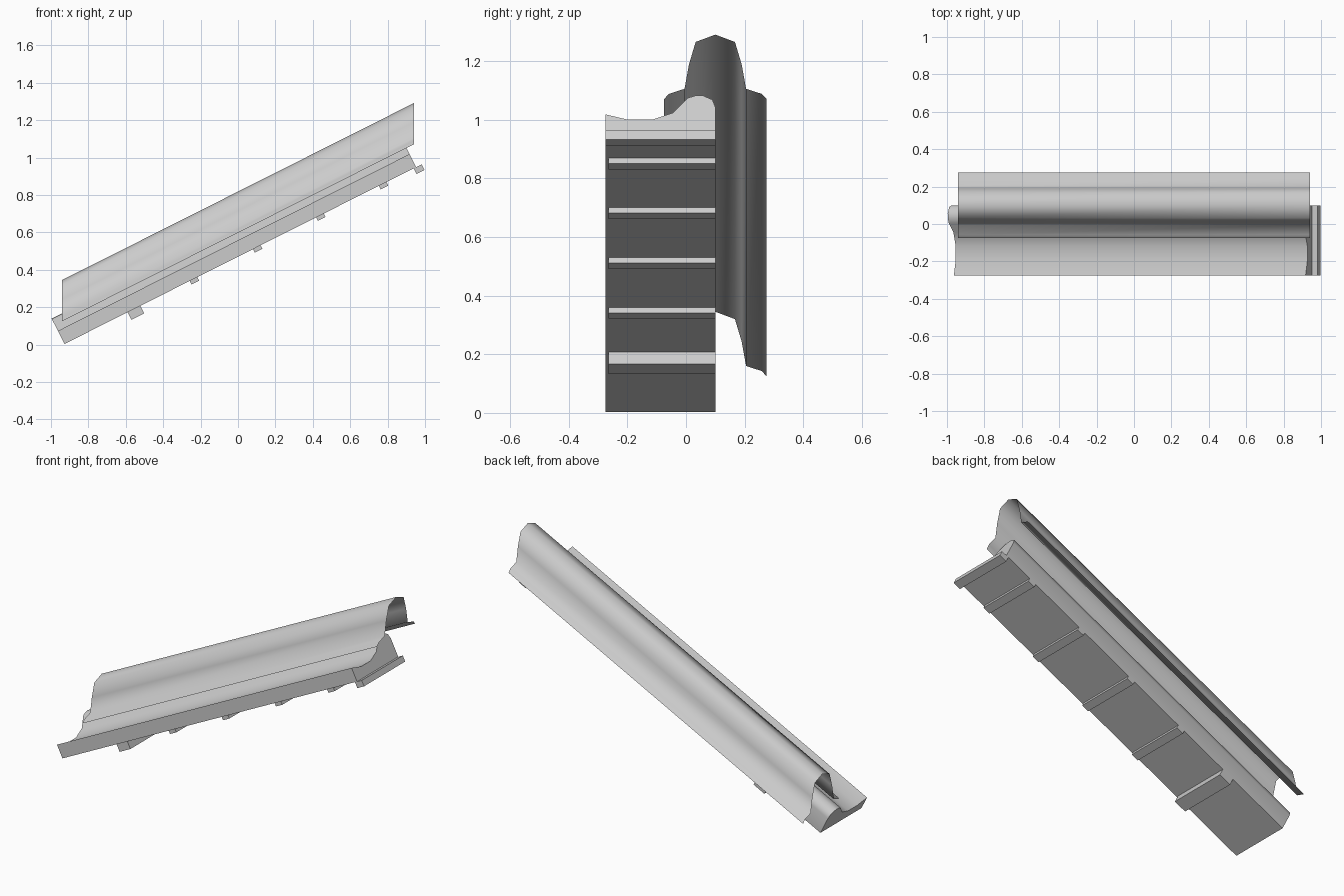
import bpy
import bmesh
from math import radians, atan
from mathutils import Vector, Matrix

cube = bpy.data.objects.get("Cube")
if cube:
    bpy.data.objects.remove(cube)

SLOPE = 0.503
PITCH = atan(SLOPE)

# One plain clay grey
clay = bpy.data.materials.new("light grey clay")
clay.use_nodes = True
clay.diffuse_color = (0.6, 0.6, 0.6, 1)
clay.node_tree.nodes["Principled BSDF"].inputs["Base Color"].default_value = (0.6, 0.6, 0.6, 1)

# Slope frame: x runs up the roof, z is perpendicular to it
slope_frame = Matrix.Translation((-0.928, 0, 0.003)) @ Matrix.Rotation(-PITCH, 4, 'Y')


def sweep(name, profile, x0, x1, rise=0.0, solid=True, smooth=40, frame=None):
    """Extrude a (y, z) profile from x0 to x1, lifting the far end by rise."""
    bm = bmesh.new()
    start = [bm.verts.new((x0, y, z)) for y, z in profile]
    end = [bm.verts.new((x1, y, z + rise)) for y, z in profile]
    n = len(profile)
    for i in range(n if solid else n - 1):
        j = (i + 1) % n
        bm.faces.new((start[i], end[i], end[j], start[j]))
    if solid:
        bm.faces.new(start)
        bm.faces.new(end[::-1])
        bmesh.ops.recalc_face_normals(bm, faces=bm.faces)
    elif bm.faces[:] and sum(f.normal.z for f in bm.faces) == 0:
        bm.normal_update()
        if sum(f.normal.z for f in bm.faces) < 0:
            bmesh.ops.reverse_faces(bm, faces=bm.faces)
    if frame:
        bm.transform(frame)
    mesh = bpy.data.meshes.new(name)
    bm.to_mesh(mesh)
    bm.free()
    mesh.materials.append(clay)
    obj = bpy.data.objects.new(name, mesh)
    bpy.context.collection.objects.link(obj)
    bpy.ops.object.select_all(action='DESELECT')
    obj.select_set(True)
    bpy.context.view_layer.objects.active = obj
    bpy.ops.object.shade_smooth_by_angle(angle=radians(smooth))
    return obj


def bar(name, y0, x0, x1, depth):
    """Rectangular rib hanging under the tile."""
    sweep(name, [(y0, -depth), (0.1, -depth), (0.1, 0), (y0, 0)], x0, x1, frame=slope_frame)


# Base tile: shallow pan with a roll along its back edge
pan = [(-0.275, 0), (-0.275, 0.078), (-0.2, 0.058), (-0.115, 0.058), (-0.045, 0.084),
       (0.005, 0.14), (0.03, 0.149), (0.055, 0.151), (0.09, 0.134), (0.1, 0.106), (0.1, 0)]
sweep("base_tile", pan, 0, 2.105, smooth=50, frame=slope_frame)

# Hooked lip at the upper end, then the ribs below
bar("upper_lip", -0.275, 2.09, 2.138, 0.034)
for i, top in enumerate((0.795, 1.174, 1.552, 1.927)):
    bar(f"rib_{i + 1}", -0.265, top - 0.045, top, 0.021)
bar("lower_hook", -0.265, 0.378, 0.455, 0.045)

# Cover tile: thin arched sheet with flanges, cut upright at both ends
half = [(0.175, 0.125), (0.158, 0.143), (0.105, 0.16), (0.09, 0.243), (0.067, 0.32), (0, 0.345)]
arch = [(0.1 - d, z) for d, z in half] + [(0.1 + d, z) for d, z in half[-2::-1]]
sweep("cover_tile", arch, -0.94, 0.94, rise=1.88 * SLOPE, solid=False, smooth=65)
